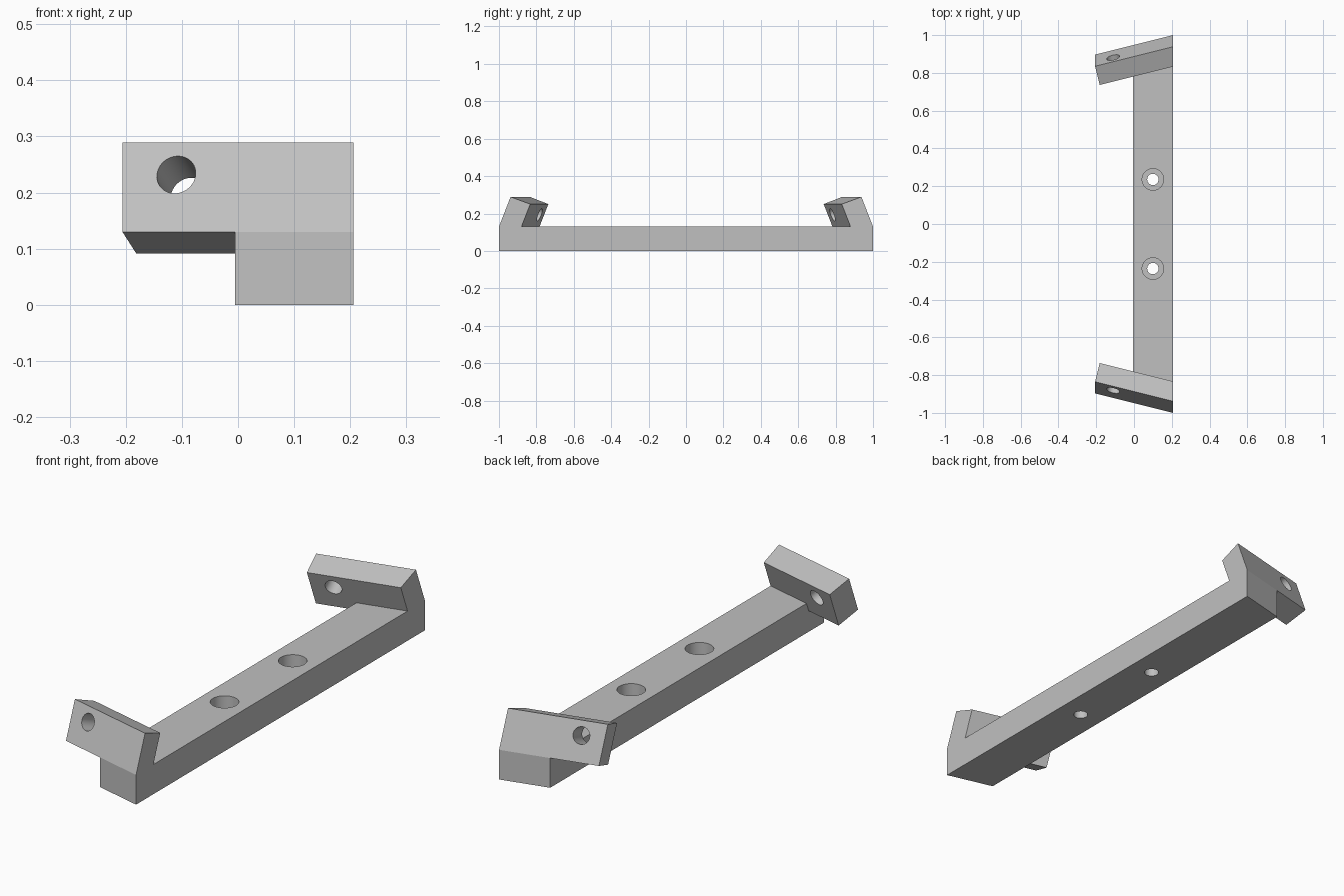
import bpy
import bmesh
from mathutils import Vector

cube = bpy.data.objects.get("Cube")
if cube:
    bpy.data.objects.remove(cube, do_unlink=True)

grey = bpy.data.materials.new("plain grey")
grey.use_nodes = True
color = (0.53, 0.53, 0.53, 1)
grey.diffuse_color = color
grey.node_tree.nodes["Principled BSDF"].inputs["Base Color"].default_value = color

# Main proportions
LEFT, RIGHT, BAR_SIDE = -0.206, 0.206, -0.005
BAR_TOP, ARM_TOP = 0.13, 0.289
SLOPE = 0.25                      # skew of the bar ends and arms
THICK = 0.109


def end_y(x):
    return 1.0 + SLOPE * (x - RIGHT)


def prism(name, start, finish):
    """Solid between two matching polygon loops."""
    bm = bmesh.new()
    a = [bm.verts.new(p) for p in start]
    b = [bm.verts.new(p) for p in finish]
    bm.faces.new(a)
    bm.faces.new(b)
    for i in range(len(a)):
        j = (i + 1) % len(a)
        bm.faces.new((a[i], a[j], b[j], b[i]))
    bmesh.ops.recalc_face_normals(bm, faces=bm.faces)
    mesh = bpy.data.meshes.new(name)
    bm.to_mesh(mesh)
    bm.free()
    mesh.materials.append(grey)
    obj = bpy.data.objects.new(name, mesh)
    bpy.context.collection.objects.link(obj)
    return obj


def cylinder(name, radius, depth, centre, axis):
    bpy.ops.mesh.primitive_cylinder_add(vertices=48, radius=radius, depth=depth, location=centre)
    obj = bpy.context.object
    obj.name = name
    obj.rotation_euler = axis.to_track_quat("Z", "Y").to_euler()
    obj.data.materials.append(grey)
    obj.hide_render = True
    return obj


def combine(target, other, operation):
    mod = target.modifiers.new(operation.lower(), "BOOLEAN")
    mod.operation = operation
    mod.solver = "EXACT"
    mod.object = other
    bpy.context.view_layer.objects.active = target
    bpy.ops.object.modifier_apply(modifier=mod.name)
    bpy.data.objects.remove(other, do_unlink=True)


# Long bar with skewed ends
outline = [(BAR_SIDE, -end_y(BAR_SIDE)), (RIGHT, -end_y(RIGHT)),
           (RIGHT, end_y(RIGHT)), (BAR_SIDE, end_y(BAR_SIDE))]
bracket = prism("mounting_bracket", [(x, y, 0) for x, y in outline],
                [(x, y, BAR_TOP) for x, y in outline])

# Leaning arms at both ends, each with a drilled hole
along = Vector((1, SLOPE, 0))
rise = Vector((0, -0.062, ARM_TOP - BAR_TOP))
inward = along.cross(rise).normalized()
for side in (1, -1):
    flip = Vector((1, side, 1))
    low = Vector((LEFT, end_y(LEFT), BAR_TOP))
    loop = [low, low + rise, low + rise + inward * THICK, low + inward * THICK]
    far = [p + along * (RIGHT - p.x) for p in loop]
    arm = prism("arm", [p * flip for p in loop], [p * flip for p in far])
    combine(bracket, arm, "UNION")
    hole = low + along * 0.096 + rise * 0.64 + inward * THICK / 2
    drill = cylinder("arm_drill", 0.0355, 0.3, hole * flip, inward * flip)
    combine(bracket, drill, "DIFFERENCE")

# Counterbored screw holes in the bar
up = Vector((0, 0, 1))
for y in (-0.236, 0.236):
    combine(bracket, cylinder("screw_drill", 0.03, 0.4, (0.1, y, 0.1), up), "DIFFERENCE")
    combine(bracket, cylinder("head_drill", 0.057, 0.2, (0.1, y, 0.15), up), "DIFFERENCE")

# Smooth hole walls, crisp outer edges
bpy.ops.object.select_all(action="DESELECT")
bracket.select_set(True)
bpy.context.view_layer.objects.active = bracket
bpy.ops.object.shade_smooth_by_angle(angle=0.35)
